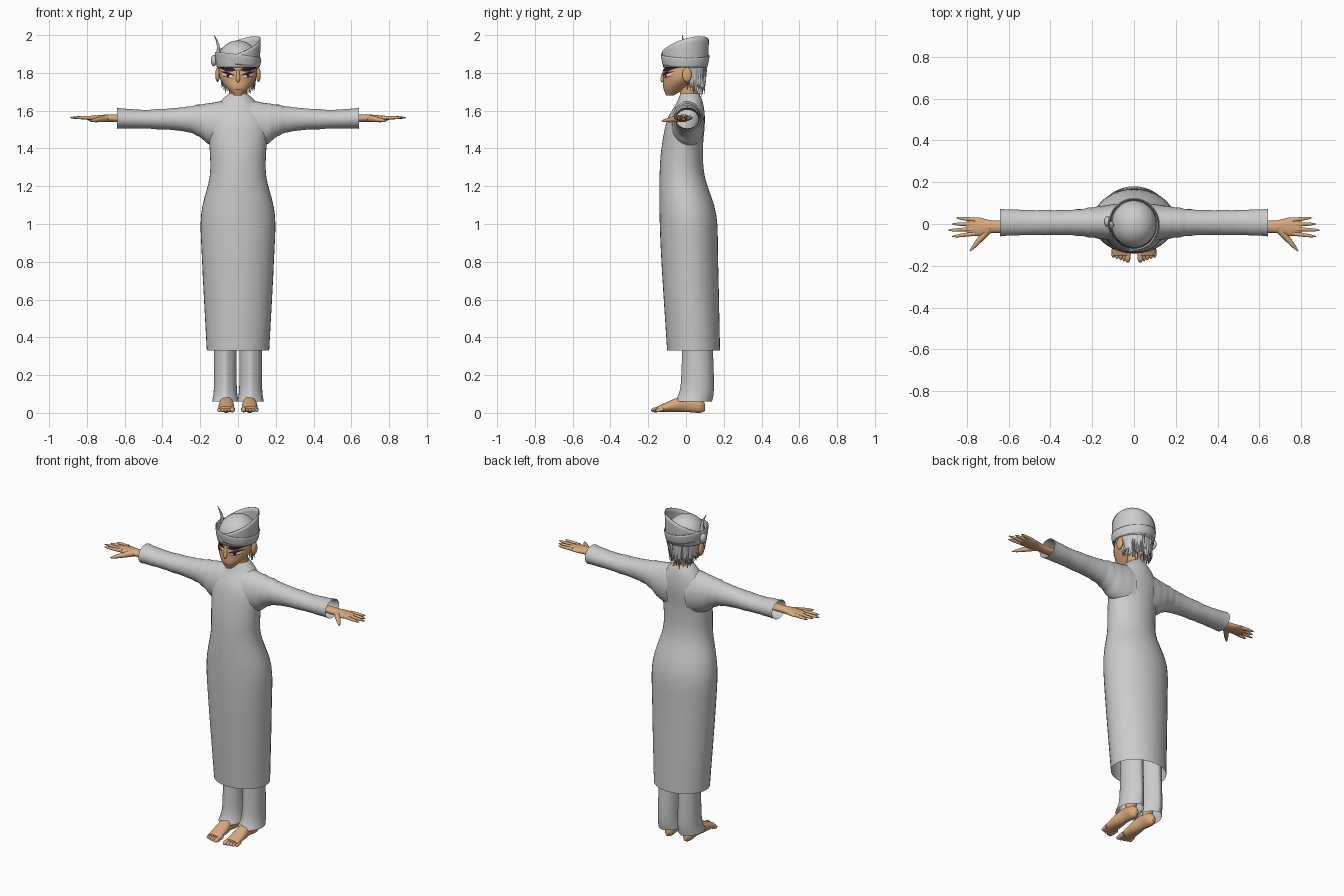
import bpy
import bmesh
import random
from math import sin, cos, pi, tau, radians, copysign
from mathutils import Vector
from mathutils.bvhtree import BVHTree

random.seed(4)
if "Cube" in bpy.data.objects:
    bpy.data.objects.remove(bpy.data.objects["Cube"], do_unlink=True)


def material(name, red, green, blue):
    mat = bpy.data.materials.new(name)
    mat.use_nodes = True
    mat.diffuse_color = (red, green, blue, 1)
    shader = mat.node_tree.nodes["Principled BSDF"]
    shader.inputs["Base Color"].default_value = mat.diffuse_color
    return mat


CLOTH = material("grey cloth", .6, .6, .6)
SKIN = material("tan skin", .7, .4, .2)
DARK = material("dark plum", .03, .01, .02)
WHITE = material("eye white", .8, .8, .8)
LIP = material("lip brown", .3, .1, .06)


def surface(name, rows, mat, closed=True, caps=False, mirror=False, thickness=0):
    """Skin a grid of points, one row after another."""
    bm = bmesh.new()
    grid = [[bm.verts.new(point) for point in row] for row in rows]
    for lower, upper in zip(grid, grid[1:]):
        for i in range(0 if closed else 1, len(lower)):
            bm.faces.new((lower[i - 1], lower[i], upper[i], upper[i - 1]))
    if caps:
        bm.faces.new(grid[0])
        bm.faces.new(grid[-1])
    bmesh.ops.recalc_face_normals(bm, faces=bm.faces)
    mesh = bpy.data.meshes.new(name)
    bm.to_mesh(mesh)
    bm.free()
    mesh.materials.append(mat)
    mesh.shade_smooth()
    mesh.set_sharp_from_angle(angle=radians(50))
    part = bpy.data.objects.new(name, mesh)
    bpy.context.collection.objects.link(part)
    if mirror:
        part.modifiers.new("mirror", "MIRROR")
    if thickness:
        part.modifiers.new("thickness", "SOLIDIFY").thickness = thickness
    return part


def blend(a, b, c, d, t):
    """Catmull-Rom value between b and c."""
    slope_b, slope_c = (c - a) / 2, (d - b) / 2
    curve = 2 * (b - c) + slope_b + slope_c
    return b + t * (slope_b + t * (c - b - slope_b - curve + t * curve))


def loft(name, axis, rings, mat, side=0, segments=32, steps=5, caps=True,
         mirror=False, ripple=0, pleat=0):
    """Rings are (position on axis, second centre, first radius, second radius)."""
    padded = [rings[0], *rings, rings[-1]]
    profile = []
    for four in zip(padded, padded[1:], padded[2:], padded[3:]):
        for step in range(steps):
            profile.append([blend(*values, step / steps) for values in zip(*four)])
    profile.append(rings[-1])
    rows = []
    for position, centre, first, second in profile:
        wave = 1 + ripple * random.uniform(-1, 1)
        row = []
        for i in range(segments):
            angle = tau * i / segments
            u = side + first * wave * cos(angle)
            v = centre + second * wave * sin(angle)
            v += pleat * copysign(abs(sin(angle)) ** 30, sin(angle))
            row.append({"x": (position, u, v), "y": (u, position, v),
                        "z": (u, v, position)}[axis])
        rows.append(row)
    return surface(name, rows, mat, caps=caps, mirror=mirror)


def rod(name, start, end, start_radius, end_radius, mat, mirror=True, bend=0):
    """Tapered rod with a rounded tip, optionally bowed along x."""
    start, end = Vector(start), Vector(end)
    across = (end - start).orthogonal().normalized()
    other = (end - start).normalized().cross(across)
    rows, steps, segments = [], 12, 12
    for step in range(steps + 1):
        t = step / steps
        middle = start.lerp(end, t) + Vector((bend * sin(pi * t), 0, 0))
        radius = (start_radius * (1 - t) + end_radius * t) * (1 - .8 * t ** 8)
        rows.append([middle + radius * (across * cos(tau * i / segments)
                                        + other * sin(tau * i / segments))
                     for i in range(segments)])
    surface(name, rows, mat, caps=True, mirror=mirror)


def ball(name, centre, size, mat, mirror=False):
    x, y, z = centre
    slices = 16
    rings = []
    for i in range(slices + 1):
        angle = .02 + (pi - .04) * i / slices
        rings.append((z - size[2] * cos(angle), y,
                      size[0] * sin(angle), size[1] * sin(angle)))
    loft(name, "z", rings, mat, side=x, steps=1, mirror=mirror)


# Long robe with open hem, sleeves and trousers
loft("robe", "z", [
    (.33, .04, .165, .14), (.8, .02, .19, .15), (1.05, .01, .195, .15),
    (1.25, -.02, .15, .12), (1.4, -.02, .15, .11), (1.55, 0, .16, .1),
    (1.64, .02, .1, .07), (1.69, .02, .05, .05)], CLOTH, segments=40, caps=False)
loft("sleeves", "x", [
    (.06, 1.52, .09, .13), (.15, 1.53, .08, .11), (.22, 1.55, .07, .08),
    (.32, 1.555, .06, .06), (.5, 1.555, .06, .05), (.64, 1.56, .065, .055)],
    CLOTH, side=.007, caps=False, mirror=True, ripple=.03)
loft("trouser_legs", "z", [
    (.45, .06, .06, .07), (.15, .06, .06, .08), (.06, .04, .07, .09)],
    CLOTH, side=.067, caps=False, mirror=True, pleat=.008)

# Hands with evenly fanned fingers
loft("hands", "x", [
    (.58, 1.56, .03, .02), (.68, 1.56, .03, .02), (.75, 1.56, .045, .015),
    (.8, 1.56, .03, .01)], SKIN, side=-.013, mirror=True)
for n, label in enumerate(("index", "middle", "ring", "little")):
    rod(label + "_fingers", (.76, .022 * n - .046, 1.563),
        (.89 - .02 * abs(n - 1), .03 * n - .06, 1.563), .011, .007, SKIN)
rod("thumbs", (.69, -.02, 1.56), (.785, -.13, 1.545), .02, .008, SKIN)

# Bare feet
rod("ankles", (.06, .05, .25), (.06, .045, .02), .033, .033, SKIN)
loft("feet", "y", [
    (.1, .03, .01, .02), (.07, .04, .03, .04), (0, .05, .03, .045),
    (-.06, .04, .04, .035), (-.15, .02, .04, .015)], SKIN, side=.062, mirror=True)
for n in range(5):
    x = .03 + .017 * n
    size = .014 if n == 0 else .01
    rod("toe_%d" % (n + 1), (x, -.12, .02), (x, .006 * n - .185, size), size, size, SKIN)

# Head, neck, nose and ears
rod("neck", (0, .02, 1.6), (0, .01, 1.8), .048, .05, SKIN, mirror=False)
head = loft("head", "z", [
    (1.68, -.085, .02, .02), (1.72, -.06, .06, .06), (1.76, -.03, .09, .09),
    (1.8, -.015, .1, .105), (1.88, 0, .1, .1)], SKIN, segments=40)
rod("nose", (0, -.114, 1.82), (0, -.128, 1.75), .006, .014, SKIN, mirror=False)
ball("ears", (.108, .005, 1.79), (.012, .025, .038), SKIN, mirror=True)

# Painted face details: lens-shaped strips laid over the head
tree = BVHTree.FromPolygons([v.co for v in head.data.vertices],
                            [p.vertices for p in head.data.polygons])


def face_strip(name, inner, outer, level, rise, height, mat, lift, mirror=True):
    rows, steps = [], 16
    for step in range(steps + 1):
        t = step / steps
        x = inner + (outer - inner) * t
        row = []
        for share in (-.5, -.2, .2, .5):
            z = level + rise * t + share * height * (.1 + sin(pi * t))
            spot = tree.ray_cast(Vector((x, -1, z)), Vector((0, 1, 0)))[0]
            row.append((x, spot.y - lift, z))
        rows.append(row)
    surface(name, rows, mat, closed=False, mirror=mirror)


face_strip("eye_whites", .026, .084, 1.784, .01, .025, WHITE, .002)
face_strip("irises", .044, .062, 1.788, 0, .022, DARK, .004)
face_strip("upper_lashes", .018, .093, 1.788, .02, .013, DARK, .005)
face_strip("lower_lashes", .03, .086, 1.771, .014, .004, DARK, .003)
face_strip("brows", .01, .096, 1.815, .012, .026, DARK, .003)
face_strip("mouth", -.028, .028, 1.713, 0, .005, LIP, .002, mirror=False)

# Ragged hair: zigzag curtains round the back and sides
for label, radius, length in (("outer", .1, .12), ("inner", .088, .14)):
    rows, strands = [], 56
    for i in range(strands + 1):
        angle = radians(196 * i / strands - 8)
        drop = length + .03 * max(0, sin(angle))
        drop *= random.uniform(.85, 1.1) if i % 2 else random.uniform(.5, .7)
        row = []
        for t in (0, .5, 1):
            reach = radius * (1 - .14 * t + random.uniform(-.03, .03))
            row.append((reach * cos(angle), .012 + reach * sin(angle), 1.84 - drop * t))
        rows.append(row)
    surface(label + "_hair", rows, CLOTH, closed=False)

# Wrapped headdress: dome, tall leaning wrap and crossing front wrap
ball("cap_dome", (0, 0, 1.86), (.108, .114, .112), CLOTH)


def wrap(name, bottom, bottom_tilt, top, top_tilt, facing, radius, flare):
    rows, levels, segments = [], 6, 48
    for level in range(levels + 1):
        t = level / levels
        row = []
        for i in range(segments):
            angle = tau * i / segments
            lean = cos(angle - radians(facing))
            reach = radius + flare * sin(t * pi / 2)
            low, high = bottom + bottom_tilt * lean, top + top_tilt * lean
            row.append((reach * cos(angle), 1.04 * reach * sin(angle) - .004,
                        low + (high - low) * t))
        rows.append(row)
    surface(name, rows, CLOTH, thickness=.005)


wrap("tall_wrap", 1.828, 0, 1.938, .056, 40, .112, .008)
wrap("front_wrap", 1.842, -.012, 1.895, -.016, 10, .115, .008)

# Side knot and curled plume
ball("knot", (-.128, .012, 1.865), (.016, .026, .03), CLOTH)
rod("plume", (-.118, .005, 1.87), (-.126, -.02, 2), .012, .004, CLOTH,
    mirror=False, bend=.018)
